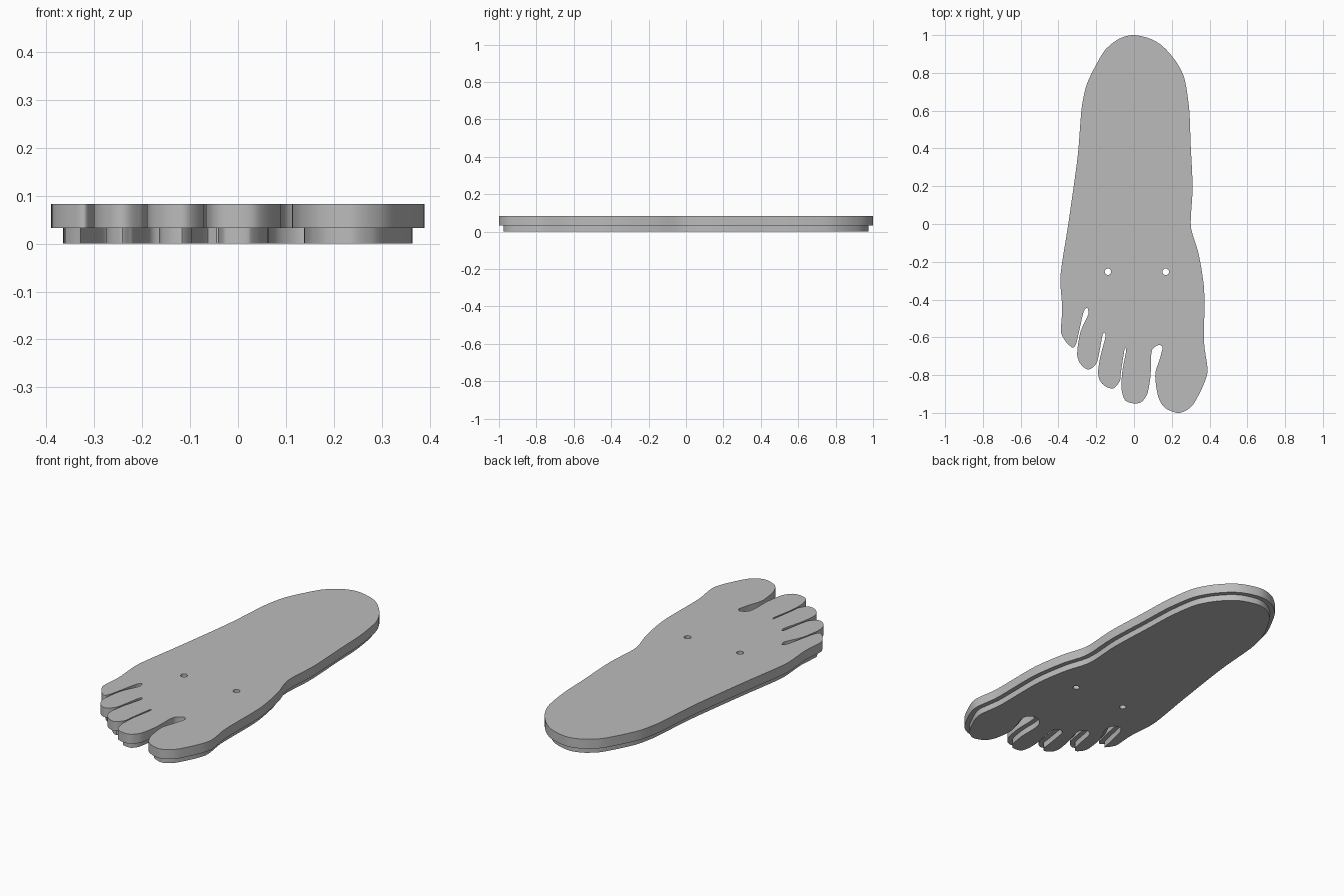
import bpy
import bmesh
import math
from mathutils import Vector

default_cube = bpy.data.objects.get("Cube")
if default_cube:
    bpy.data.objects.remove(default_cube, do_unlink=True)

# Single plain grey for the whole model
grey = bpy.data.materials.new("plain_grey")
grey.use_nodes = True
grey_value = (0.5, 0.5, 0.5, 1)
grey.diffuse_color = grey_value
grey.node_tree.nodes["Principled BSDF"].inputs["Base Color"].default_value = grey_value

# Outline of the sole, clockwise from the heel: inner side, toes, outer side
SOLE = [
    (-.01, 1), (.11, .97), (.2, .89), (.26, .79), (.29, .63), (.3, .42),
    (.31, .19), (.302, -.02), (.34, -.15), (.37, -.33), (.372, -.64),
    # big toe and the wide gap beside it
    (.388, -.79), (.35, -.89), (.3, -.97), (.24, -1), (.16, -.97),
    (.13, -.92), (.113, -.79), (.138, -.71), (.15, -.65), (.135, -.64),
    (.1, -.66), (.09, -.7),
    # second toe and its slit
    (.087, -.81), (.066, -.91), (.035, -.945), (0, -.95), (-.045, -.935),
    (-.065, -.88), (-.063, -.79), (-.042, -.67), (-.046, -.657), (-.051, -.67),
    # third toe and its slit
    (-.07, -.79), (-.075, -.83), (-.11, -.87), (-.15, -.86), (-.18, -.83),
    (-.19, -.79), (-.18, -.71), (-.15, -.59), (-.158, -.575), (-.167, -.59),
    # fourth toe and its slit
    (-.2, -.74), (-.24, -.77), (-.28, -.745), (-.3, -.7), (-.299, -.66),
    (-.283, -.57), (-.24, -.47), (-.25, -.444), (-.265, -.46),
    # little toe and the outer side back to the heel
    (-.291, -.57), (-.307, -.635), (-.32, -.655), (-.355, -.63), (-.385, -.58),
    (-.38, -.45), (-.39, -.29), (-.345, .02), (-.297, .37), (-.275, .63),
    (-.25, .74), (-.15, .925), (-.08, .98),
]
HOLES = [(-.138, -.253), (.168, -.253)]
HOLE_RADIUS = .017
INSET = .025


def smooth_loop(points, steps=6):
    """Closed smooth path through the points, without overshoot."""
    pts = [Vector(p) for p in points]
    count = len(pts)
    tangents = []
    for i, p in enumerate(pts):
        before, after = p - pts[i - 1], pts[(i + 1) % count] - p
        direction = before / before.length_squared + after / after.length_squared
        tangents.append(direction.normalized() * min(before.length, after.length))
    path = []
    for i, p in enumerate(pts):
        j = (i + 1) % count
        for s in range(steps):
            t = s / steps
            ease = t * t * (3 - 2 * t)
            path.append(p * (1 - ease) + pts[j] * ease
                        + tangents[i] * t * (1 - t) ** 2
                        - tangents[j] * t * t * (1 - t))
    return path


def inset_loop(path, distance):
    """Move a clockwise path inwards and drop points that fold over."""
    result = []
    for i, p in enumerate(path):
        along = (path[(i + 1) % len(path)] - path[i - 1]).normalized()
        moved = p + Vector((along.y, -along.x)) * distance
        if min((moved - q).length for q in path) > distance * .96:
            result.append(moved)
    return result


def circle(centre, radius, sides=20):
    angles = [2 * math.pi * i / sides for i in range(sides)]
    return [Vector((centre[0] + radius * math.cos(a),
                    centre[1] + radius * math.sin(a))) for a in angles]


def make_plate(name, outline, bottom, top):
    """Fill the outline, leave the holes open and extrude it into a slab."""
    curve = bpy.data.curves.new(name, "CURVE")
    curve.dimensions = "2D"
    curve.fill_mode = "BOTH"
    curve.extrude = (top - bottom) / 2
    for loop in [outline] + [circle(c, HOLE_RADIUS) for c in HOLES]:
        spline = curve.splines.new("POLY")
        spline.points.add(len(loop) - 1)
        for point, co in zip(spline.points, loop):
            point.co = (co.x, co.y, 0, 1)
        spline.use_cyclic_u = True
    plate = bpy.data.objects.new(name, curve)
    plate.location.z = (top + bottom) / 2
    bpy.context.collection.objects.link(plate)
    bpy.ops.object.select_all(action="DESELECT")
    plate.select_set(True)
    bpy.context.view_layer.objects.active = plate
    bpy.ops.object.convert(target="MESH")
    plate = bpy.context.object

    # Weld the caps to the walls
    bm = bmesh.new()
    bm.from_mesh(plate.data)
    bmesh.ops.remove_doubles(bm, verts=bm.verts, dist=.0001)
    bmesh.ops.recalc_face_normals(bm, faces=bm.faces)
    bm.to_mesh(plate.data)
    bm.free()
    plate.data.materials.clear()
    plate.data.materials.append(grey)
    bpy.ops.object.shade_smooth_by_angle(angle=math.radians(35))
    return plate


# Wide upper plate resting on a narrower lower plate
sole_outline = smooth_loop(SOLE)
make_plate("upper_plate", sole_outline, .033, .083)
make_plate("lower_plate", inset_loop(sole_outline, INSET), 0, .033)
